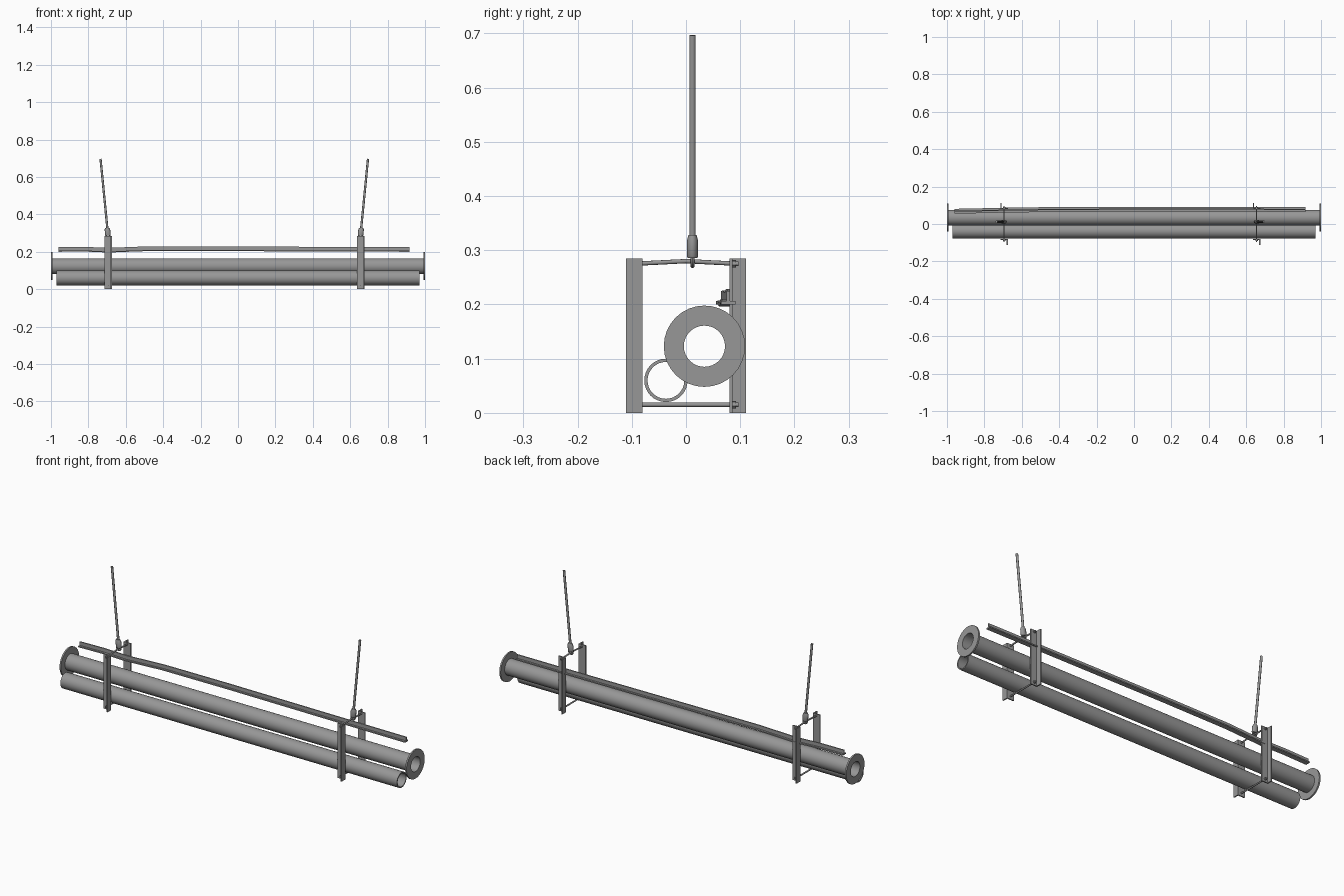
import bpy, bmesh, math
from mathutils import Vector

if "Cube" in bpy.data.objects:
    bpy.data.objects.remove(bpy.data.objects["Cube"])

STEEL = bpy.data.materials.new("dark_steel")
STEEL.diffuse_color = (.31, .31, .31, 1)
STEEL.use_nodes = True
STEEL.node_tree.nodes["Principled BSDF"].inputs["Base Color"].default_value = STEEL.diffuse_color


def make(name, verts, faces, smooth=False):
    me = bpy.data.meshes.new(name)
    me.from_pydata([tuple(v) for v in verts], [], faces)
    me.materials.append(STEEL)
    bm = bmesh.new()
    bm.from_mesh(me)
    bmesh.ops.recalc_face_normals(bm, faces=bm.faces)
    bm.to_mesh(me)
    bm.free()
    ob = bpy.data.objects.new(name, me)
    bpy.context.collection.objects.link(ob)
    if smooth:
        bpy.ops.object.select_all(action='DESELECT')
        bpy.context.view_layer.objects.active = ob
        ob.select_set(True)
        bpy.ops.object.shade_smooth_by_angle(angle=math.radians(40))
    return ob


def sweep(name, rings, smooth=False, closed=False):
    """Skin a list of equal-sized rings; closed joins last ring to first."""
    n, m = len(rings[0]), len(rings)
    faces = []
    for i in range(m if closed else m - 1):
        for j in range(n):
            k, a, b = (j + 1) % n, i * n, (i + 1) % m * n
            faces.append((a + j, a + k, b + k, b + j))
    if not closed:
        faces += [tuple(range(n)), tuple(range((m - 1) * n, m * n))]
    return make(name, [v for r in rings for v in r], faces, smooth)


def circle(c, r, u, v, n):
    return [Vector(c) + r * (math.cos(2 * math.pi * i / n) * Vector(u)
            + math.sin(2 * math.pi * i / n) * Vector(v)) for i in range(n)]


def tube(name, section, y, z, n=32):
    """Revolve (x, radius) pairs about an axis along x."""
    return sweep(name, [circle((x, y, z), r, (0, 1, 0), (0, 0, 1), n)
                        for x, r in section], True, True)


def rod(name, pts, r, n=10):
    pts = [Vector(p) for p in pts]
    rings = []
    for i, p in enumerate(pts):
        t = (pts[min(i + 1, len(pts) - 1)] - pts[max(i - 1, 0)]).normalized()
        u = t.cross(Vector((0.3, 0.2, 1) if abs(t.z) < 0.8 else (0, 1, 0))).normalized()
        rings.append(circle(p, r, u, t.cross(u), n))
    return sweep(name, rings, True)


def tee(w, d, t):
    """T section: plate across a, stem along +b."""
    h, s = w / 2, t / 2
    return [(-h, 0), (h, 0), (h, t), (s, t), (s, d), (-s, d), (-s, t), (-h, t)]


def angle(w, d, t):
    """L section: plate across a, leg along +b at the -a edge."""
    h = w / 2
    return [(-h, 0), (h, 0), (h, t), (t - h, t), (t - h, d), (-h, d)]


# Main flanged pipe, secondary plain pipe
R, B, F = 0.042, 0.038, 0.075
tube("flanged_pipe", [(-1, B), (-1, F), (-.992, F), (-.992, R),
                      (.992, R), (.992, F), (1, F), (1, B)], .034, .123)
tube("plain_pipe", [(-.97, .034), (-.97, .04), (.97, .04), (.97, .034)], -.037, .06)

# Slightly bent rail above the pipes, stem up
path = [(-.96, .068, .200), (-.82, .071, .201), (-.69, .074, .196), (-.48, .077, .204),
        (-.1, .079, .204), (.5, .079, .201), (.917, .078, .200)]
sweep("bent_rail", [[(x, y + a, z + b) for a, b in tee(.026, .025, .006)]
                    for x, y, z in path])

# Hanger frames with rods, nuts, loops and ropes
for side, cx, lean in (("left", -.695, -.04), ("right", .655, .04)):
    for end, s in (("back", 1), ("front", -1)):
        sweep(f"{side}_{end}_upright",
              [[(cx + s * a, s * (.08 + b), z) for a, b in angle(.04, .031, .006)]
               for z in (0, .285)])
    for level, z, bow in (("upper", .275, .005), ("lower", .015, 0)):
        pts = []
        for i in range(9):
            y = .097 - .194 * i / 8
            pts.append((cx, y, z + bow * (1 - abs(y) / .097)))
        rod(f"{side}_{level}_tie_rod", pts, .004)
        for s in (1, -1):
            rod(f"{side}_{level}_nut_{'back' if s > 0 else 'front'}",
                [(cx, s * .0855, z), (cx, s * .092, z)], .007, 6)
    # Rope loop around the upper tie rod
    loop = []
    for i in range(20):
        a = 2 * math.pi * i / 20
        u = Vector((math.cos(a), 0, math.sin(a)))
        loop.append(circle(Vector((cx, .012, .282)) + u * .011, .004,
                           u, (0, 1, 0), 8))
    sweep(f"{side}_rope_loop", loop, True, True)
    # Flattened clamp sleeve and hanging rope
    sweep(f"{side}_rope_clamp",
          [circle((cx + lean * (z - .286) / .41, .012, z), k,
                  (.015, 0, 0), (0, .0105, 0), 14)
           for z, k in ((.286, .9), (.289, 1), (.318, 1), (.328, .75))], True)
    rod(f"{side}_rope", [(cx, .012, .29), (cx + lean, .012, .697)], .006, 10)
